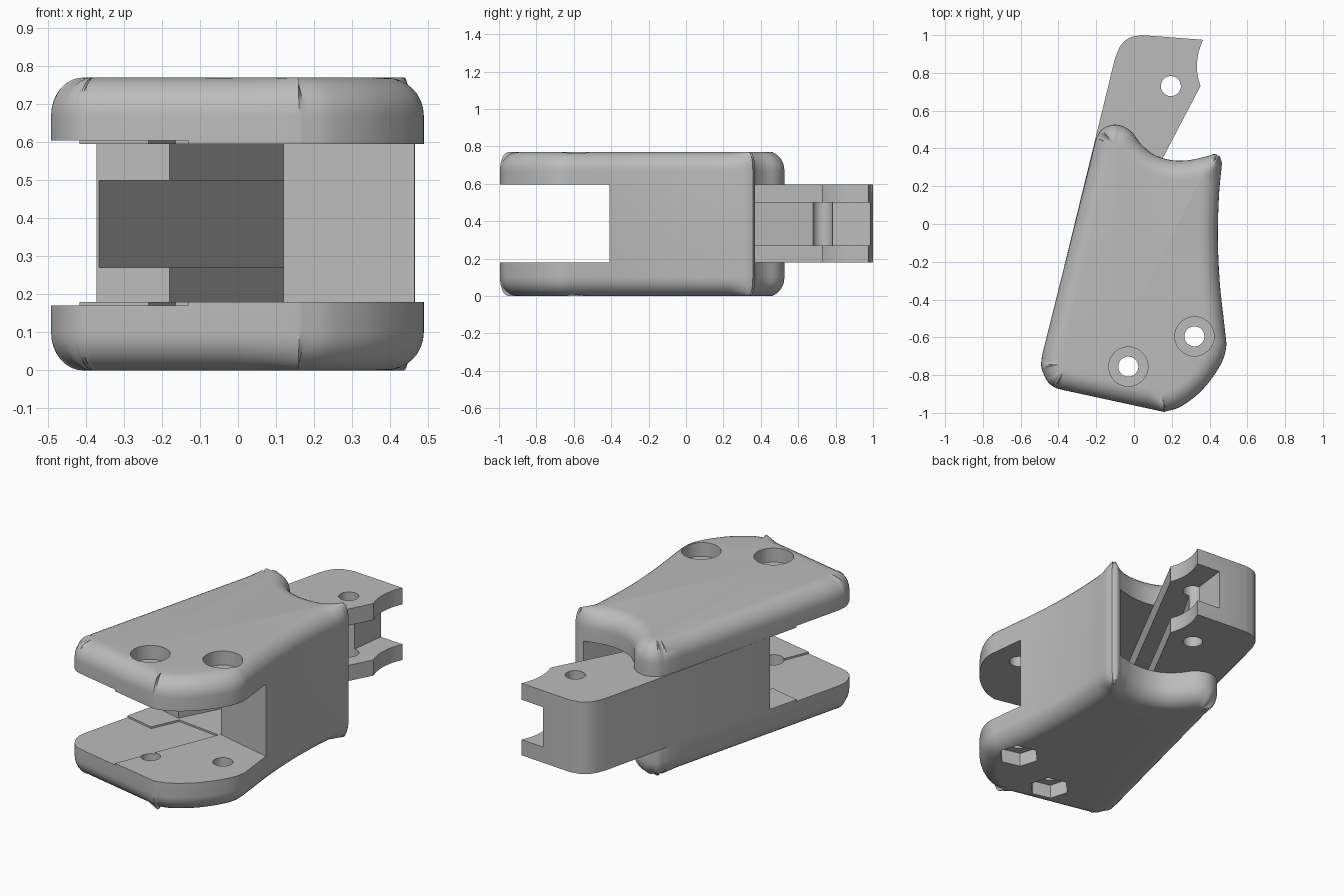
import bpy, bmesh, math
from mathutils import Vector

cube = bpy.data.objects.get("Cube")
if cube:
    bpy.data.objects.remove(cube, do_unlink=True)

grey = bpy.data.materials.new("light_grey")
grey.use_nodes = True
grey.diffuse_color = (0.5, 0.5, 0.5, 1)
grey.node_tree.nodes["Principled BSDF"].inputs["Base Color"].default_value = (0.5, 0.5, 0.5, 1)

HEIGHT, FLOOR, CEILING, FILLET = 0.77, 0.18, 0.595, 0.1


def spline(pts, steps=8):
    """Smooth curve through the given points."""
    p = [Vector(q) for q in pts]
    p = [2 * p[0] - p[1]] + p + [2 * p[-1] - p[-2]]
    out = []
    for a, b, c, d in zip(p, p[1:], p[2:], p[3:]):
        for i in range(steps):
            t = i / steps
            out.append(0.5 * (2 * b + (c - a) * t + (2 * a - 5 * b + 4 * c - d) * t * t
                              + (3 * b - a - 3 * c + d) * t ** 3))
    return out + [p[-2]]


def loft(name, rings):
    """Closed solid through rings of equal vertex count, each (points, z)."""
    bm = bmesh.new()
    loops = [[bm.verts.new((p[0], p[1], z)) for p in pts] for pts, z in rings]
    n = len(loops[0])
    for lo, hi in zip(loops, loops[1:]):
        for i in range(n):
            j = (i + 1) % n
            bm.faces.new((lo[i], lo[j], hi[j], hi[i]))
    bm.faces.new(loops[0][::-1])
    bm.faces.new(loops[-1])
    bmesh.ops.recalc_face_normals(bm, faces=bm.faces)
    mesh = bpy.data.meshes.new(name)
    bm.to_mesh(mesh)
    bm.free()
    mesh.materials.append(grey)
    obj = bpy.data.objects.new(name, mesh)
    bpy.context.collection.objects.link(obj)
    return obj


def prism(name, pts, z0, z1):
    return loft(name, [(pts, z0), (pts, z1)])


def disc(x, y, r, sides=40, turn=0.0):
    return [(x + r * math.cos(turn + math.tau * i / sides),
             y + r * math.sin(turn + math.tau * i / sides)) for i in range(sides)]


def cut(obj, cutter):
    cutter.hide_render = True
    bpy.context.view_layer.objects.active = obj
    mod = obj.modifiers.new("cut", "BOOLEAN")
    mod.operation, mod.solver, mod.object = "DIFFERENCE", "EXACT", cutter
    bpy.ops.object.modifier_apply(modifier=mod.name)
    bpy.data.objects.remove(cutter, do_unlink=True)


def smooth(obj):
    bpy.ops.object.select_all(action="DESELECT")
    obj.select_set(True)
    bpy.context.view_layer.objects.active = obj
    bpy.ops.object.shade_smooth_by_angle(angle=math.radians(30))


def inset_rays(pts):
    """Inward normal and largest safe fillet radius at each outline point."""
    rays = []
    for i, p in enumerate(pts):
        a = (p - pts[i - 1]).normalized()
        b = (pts[(i + 1) % len(pts)] - p).normalized()
        t = (a + b).normalized()
        n = Vector((-t.y, t.x))
        r = FILLET
        for q in pts:
            d = q - p
            if d.dot(n) > 1e-4 and d.length > 0.02:
                r = min(r, 0.95 * d.length_squared / (2 * d.dot(n)))
        rays.append((n, r))
    return rays


# Housing outline, counter-clockwise
front_left = spline([(-0.488, -0.70), (-0.49, -0.76), (-0.46, -0.83), (-0.42, -0.865), (-0.37, -0.88)])
front_right = spline([(0.16, -0.995), (0.25, -0.965), (0.36, -0.88), (0.45, -0.76), (0.487, -0.66),
                      (0.48, -0.55), (0.455, -0.32), (0.444, -0.08), (0.45, 0.15), (0.466, 0.325)])
back_edge = spline([(0.455, 0.357), (0.425, 0.37), (0.38, 0.357), (0.29, 0.338), (0.2, 0.338),
                    (0.11, 0.365), (0.04, 0.42), (-0.01, 0.485), (-0.06, 0.518), (-0.115, 0.525),
                    (-0.17, 0.5), (-0.2, 0.455)])
left_side = [Vector((-0.488, -0.70)).lerp(Vector((-0.2, 0.455)), t / 12) for t in range(11, 0, -1)]
front_side = [Vector((-0.37, -0.88)).lerp(Vector((0.16, -0.995)), t / 6) for t in range(1, 6)]
outline = front_left + front_side + front_right + back_edge + left_side

# Housing with rounded upper and lower rims
rays = inset_rays(outline)
STEPS = 8
quarter = [math.pi / 2 * i / STEPS for i in range(STEPS + 1)]


def rim(angle):
    return [p + n * r * (1 - math.cos(angle)) for p, (n, r) in zip(outline, rays)]


rings = [(rim(a), FILLET * (1 - math.sin(a))) for a in reversed(quarter)]
rings += [(rim(a), HEIGHT - FILLET * (1 - math.sin(a))) for a in quarter]
housing = loft("housing", rings)

# Slot between the plates, leaving the solid spacer block on one side
cut(housing, prism("slot_cutter", [(-1, -1.5), (0.8, -1.5), (0.8, -0.49), (0.12, -0.325),
                                   (0.39, 0.34), (0.6, 0.86), (-1, 0.86)], FLOOR, CEILING))
# Shallow relief on the inner plate faces
cut(housing, prism("relief_cutter", [(-0.8, -1.4), (-0.32, -1.4), (0.11, -0.335), (-0.165, -0.3),
                                     (-0.235, -0.455), (-0.43, -0.41), (-0.8, -0.32)],
                   FLOOR - 0.01, CEILING + 0.01))

# Bolt holes with round counterbores above and hexagonal nut pockets below
for x, y in ((-0.03, -0.755), (0.32, -0.595)):
    cut(housing, prism("bolt_cutter", disc(x, y, 0.053), -0.1, 1))
    cut(housing, prism("counterbore_cutter", disc(x, y, 0.104), HEIGHT - 0.08, 1))
    cut(housing, prism("nut_cutter", disc(x, y, 0.11, 6, -0.24), -0.1, 0.08))
smooth(housing)

# Arm lying flush with the open side of the housing
arm_end = spline([(0.365, 0.975), (0.342, 0.91), (0.333, 0.84), (0.338, 0.78), (0.352, 0.73)], 5)
arm_corner = spline([(-0.1, 0.88), (-0.07, 0.945), (-0.025, 0.985), (0.04, 1.0)], 6)
arm = prism("arm", [(-0.372, -0.235), *arm_corner, *arm_end, (-0.18, -0.285)], FLOOR, CEILING)

# Channel along the inner edge of the arm, then the pin hole
cut(arm, prism("channel_cutter", [(-0.367, -0.24), (-0.36, -0.5), (0.7, 0.5), (0.7, 1.2), (0.24, 1.2),
                                  (0.22, 0.985), (0.195, 0.78), (0.185, 0.69)], 0.27, 0.5))
cut(arm, prism("pin_cutter", disc(0.195, 0.73, 0.053), -0.1, 1))
smooth(arm)
